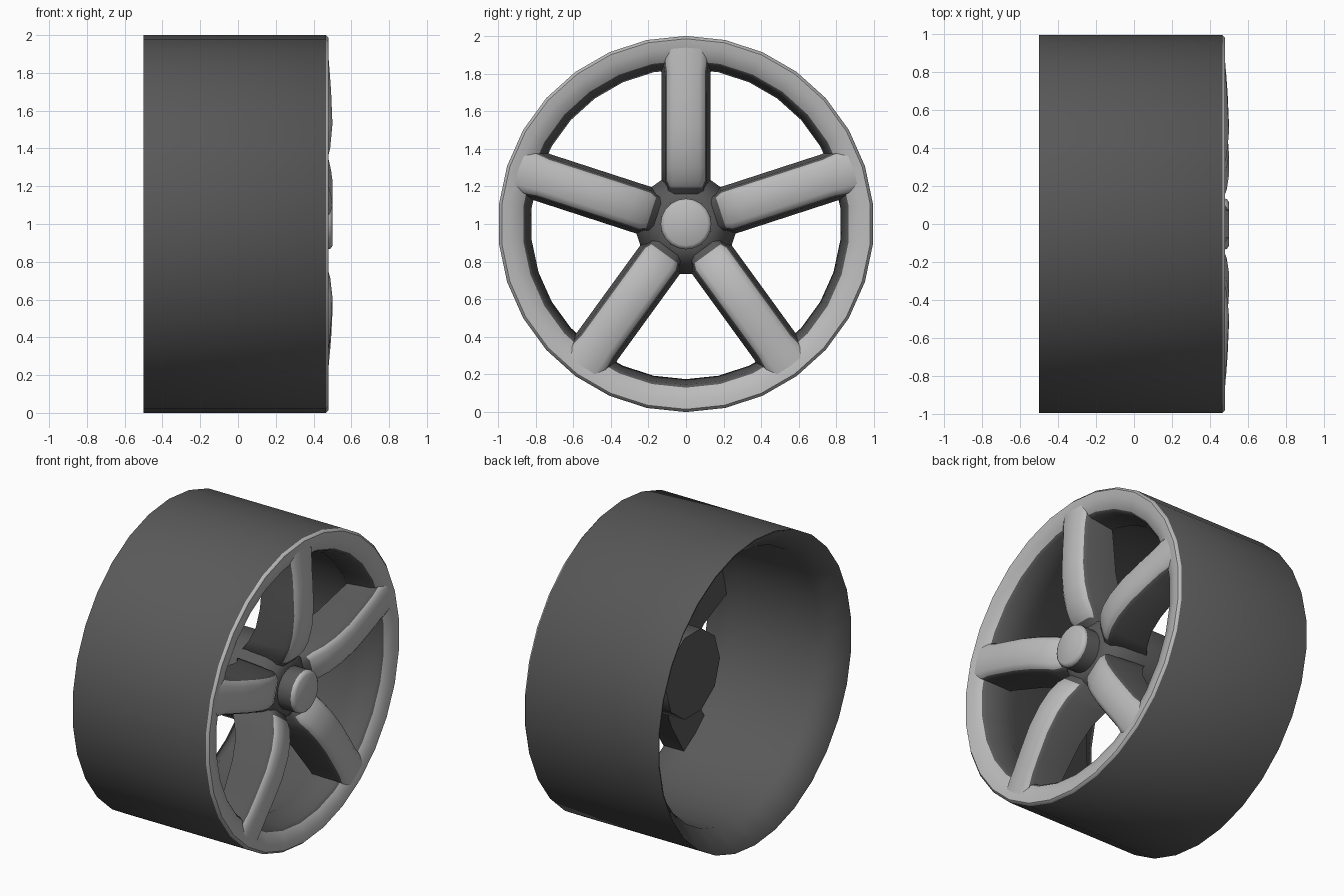
import bpy, bmesh, math

cube = bpy.data.objects.get("Cube")
if cube:
    bpy.data.objects.remove(cube, do_unlink=True)


def make_material(name, value):
    m = bpy.data.materials.new(name)
    m.use_nodes = True
    color = (value, value, value, 1)
    m.diffuse_color = color
    m.node_tree.nodes["Principled BSDF"].inputs["Base Color"].default_value = color
    return m


MATERIALS = [make_material("dark grey", 0.1), make_material("light grey", 0.5)]
DARK, LIGHT = 0, 1


def polar(x, r, angle, side=0.0):
    """Point at radius r and sideways offset, turned about the wheel axle."""
    s, c = math.sin(angle), math.cos(angle)
    return (x, r * s + side * c, 1 + r * c - side * s)


def finish(name, bm, angle=40):
    bmesh.ops.remove_doubles(bm, verts=bm.verts, dist=1e-5)
    bmesh.ops.recalc_face_normals(bm, faces=bm.faces)
    mesh = bpy.data.meshes.new(name)
    bm.to_mesh(mesh)
    bm.free()
    for m in MATERIALS:
        mesh.materials.append(m)
    ob = bpy.data.objects.new(name, mesh)
    bpy.context.collection.objects.link(ob)
    bpy.ops.object.select_all(action="DESELECT")
    ob.select_set(True)
    bpy.context.view_layer.objects.active = ob
    bpy.ops.object.shade_smooth_by_angle(angle=math.radians(angle))
    return ob


def skin(bm, rings, mats, around):
    """Bridge rings of points; mats gives a colour per step or per column."""
    loops = [[bm.verts.new(p) for p in ring] for ring in rings]
    n = len(loops[0])
    for i in range(len(loops) - 1):
        for j in range(n):
            k = (j + 1) % n
            f = bm.faces.new((loops[i][j], loops[i][k], loops[i + 1][k], loops[i + 1][j]))
            f.material_index = mats[i] if around else mats[j]
    return loops


def lathe(name, profile, sides, light_steps=(), turn=0.0, closed=False, angle=40):
    pts = profile + profile[:1] if closed else profile
    bm = bmesh.new()
    rings = [[polar(x, r, turn + 2 * math.pi * j / sides) for j in range(sides)]
             for x, r in pts]
    mats = [LIGHT if i in light_steps else DARK for i in range(len(pts) - 1)]
    loops = skin(bm, rings, mats, True)
    if not closed:
        bm.faces.new(loops[0])
        bm.faces.new(loops[-1]).material_index = mats[-1]
    return finish(name, bm, angle)


# Barrel with flared open back and a light front lip
lathe("rim_barrel",
      [(-0.5, 1), (0.465, 1), (0.48, 0.985), (0.475, 0.94), (0.45, 0.87),
       (0.43, 0.855), (0.28, 0.825), (0.2, 0.86), (-0.36, 0.87), (-0.5, 0.993)],
      30, light_steps=(1, 2, 3), closed=True, angle=50)

# Hub block between the spokes
lathe("hub", [(-0.05, 0.28), (0.15, 0.28), (0.28, 0.25), (0.36, 0.2), (0.38, 0.14)],
      10, turn=math.radians(18))

# Centre cap
lathe("centre_cap", [(0.34, 0.145), (0.38, 0.135), (0.475, 0.135), (0.49, 0.13), (0.5, 0.115)],
      20, light_steps=(2, 3))

# Spokes: radius, front x, back x, width factor
STATIONS = [(0.15, 0.36, 0.1, 0.85), (0.195, 0.405, 0.1, 0.85), (0.23, 0.43, 0.12, 1),
            (0.3, 0.463, 0.17, 1), (0.4, 0.488, 0.22, 1), (0.53, 0.5, 0.25, 1),
            (0.7, 0.493, 0.265, 1), (0.8, 0.486, 0.275, 1), (0.86, 0.481, 0.28, 1.08),
            (0.94, 0.474, 0.29, 1.1)]
# Half section: sideways offset and depth below the front face
SECTION = [(0.07, 0), (0.1, 0.022), (0.112, 0.045)]

for s in range(5):
    a = 2 * math.pi * s / 5
    bm = bmesh.new()
    rings = []
    for r, front, back, w in STATIONS:
        half = [(side * w, front - depth) for side, depth in SECTION] + [(0.13 * w, back)]
        outline = [(-y, x) for y, x in reversed(half)] + half
        rings.append([polar(x, r, a, y) for y, x in outline])
    loops = skin(bm, rings, [DARK, DARK, LIGHT, LIGHT, LIGHT, DARK, DARK, DARK], False)
    for f in bm.faces:
        # inner end slopes down to the hub in the dark colour
        if all(v in loops[0] or v in loops[1] for v in f.verts):
            f.material_index = DARK
    bm.faces.new(loops[0])
    bm.faces.new(loops[-1])
    finish("spoke_%d" % (s + 1), bm, 45)
